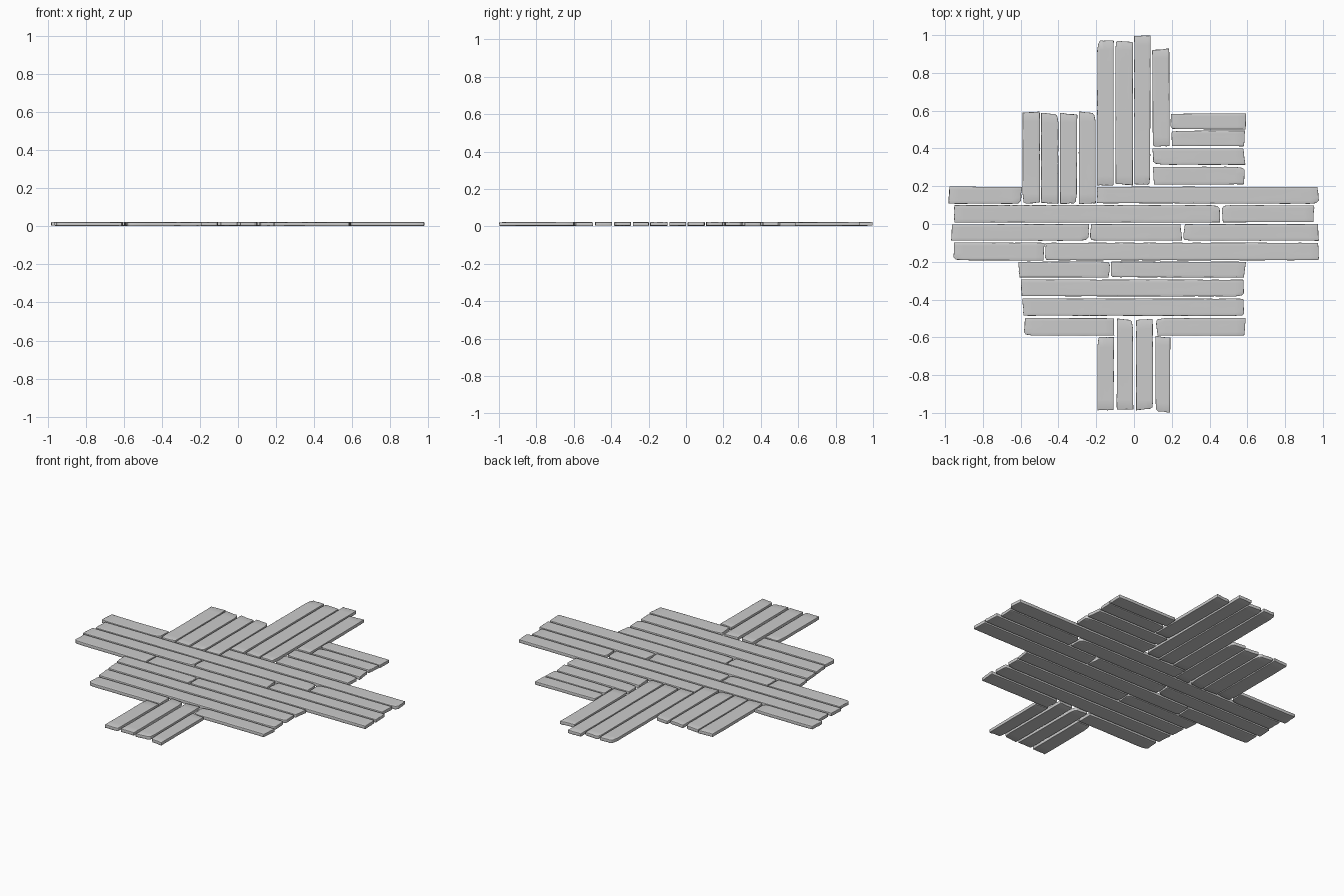
import bpy, bmesh, random

if "Cube" in bpy.data.objects:
    bpy.data.objects.remove(bpy.data.objects["Cube"])

random.seed(7)
THICK = 0.019

# Horizontal boards: x0, x1, y0, y1
ALONG_X = [
    (.193, .595, .500, .587), (.193, .59, .408, .496), (.098, .59, .311, .404), (.098, .59, .207, .307),
    (-.983, -.592, .106, .200), (-.197, .980, .106, .200),
    (-.953, .458, .007, .102), (.462, .955, .007, .102),
    (-.970, -.236, -.090, .001), (-.236, .256, -.090, .001), (.258, .980, -.090, .001),
    (-.957, -.472, -.196, -.096), (-.472, .980, -.196, -.096),
    (-.614, -.124, -.286, -.197), (-.124, .594, -.286, -.197),
    (-.600, .585, -.387, -.293), (-.593, .585, -.490, -.393),
    (-.587, -.104, -.592, -.495), (.114, .594, -.592, -.495),
]
# Lengthwise boards: x0, x1, y0, y1
ALONG_Y = [
    (-.592, -.497, .105, .597), (-.493, -.399, .105, .590), (-.396, -.299, .105, .590), (-.296, -.200, .105, .597),
    (-.197, -.104, .203, .973), (-.101, -.004, .203, .973), (-.002, .090, .206, 1.0), (.095, .191, .408, .930),
    (-.197, -.104, -.987, -.597), (-.094, -.002, -.984, -.500), (.007, .103, -.987, -.500), (.110, .195, -1.0, -.592),
]


def plank(name, box, vertical):
    """One worn board: jittered sheet, thickened, with softened rims."""
    x0, x1, y0, y1 = box
    length, width = (y1 - y0, x1 - x0) if vertical else (x1 - x0, y1 - y0)
    cols, rows = max(6, int(length / .05)), 5
    bm = bmesh.new()
    bmesh.ops.create_grid(bm, x_segments=cols, y_segments=rows, size=1)
    taper = {s: (random.uniform(0, .004), random.uniform(0, .004)) for s in (-1, 1)}
    skew = {s: random.uniform(-.005, .005) for s in (-1, 1)}
    chip = random.choice([(-1, -1), (-1, 1), (1, -1), (1, 1)])
    lift = {s: random.uniform(-.0015, .0015) for s in (-1, 1)}
    base = random.uniform(.0215, .0225)
    for v in bm.verts:
        u, w = v.co.x, v.co.y
        a, b = (u + 1) / 2 * length, w * width / 2
        side = 1 if w > 0 else -1
        end = 1 if u > 0 else -1
        if abs(w) > .99:      # long edges waver slightly inward
            t = (u + 1) / 2
            b -= side * (taper[side][0] * (1 - t) + taper[side][1] * t + random.uniform(0, .0015))
        if abs(u) > .99:      # sawn ends are ragged
            a -= end * (abs(skew[end]) + skew[end] * w + random.uniform(0, .003))
            if abs(w) > .99 and (end, side) == chip:
                a -= end * random.uniform(.006, .014)
                b -= side * random.uniform(.002, .006)
        z = base + lift[end] * abs(u) ** 3 + random.uniform(-.0002, .0002)
        px, py = (-b + width / 2, a) if vertical else (a, b + width / 2)
        v.co = (x0 + px, y0 + py, z)
    bmesh.ops.recalc_face_normals(bm, faces=bm.faces)
    if sum(f.normal.z for f in bm.faces) < 0:
        bmesh.ops.reverse_faces(bm, faces=bm.faces)
    mesh = bpy.data.meshes.new(name)
    bm.to_mesh(mesh)
    bm.free()
    ob = bpy.data.objects.new(name, mesh)
    bpy.context.collection.objects.link(ob)
    solid = ob.modifiers.new("thickness", 'SOLIDIFY')
    solid.thickness, solid.offset = THICK, -1
    bev = ob.modifiers.new("worn_rims", 'BEVEL')
    bev.width, bev.segments, bev.limit_method = .0022, 2, 'ANGLE'
    bpy.ops.object.select_all(action='DESELECT')
    ob.select_set(True)
    bpy.context.view_layer.objects.active = ob
    bpy.ops.object.shade_smooth_by_angle()


# Boards of the floor patch
for i, box in enumerate(ALONG_X):
    plank(f"cross_plank_{i + 1:02d}", box, False)
for i, box in enumerate(ALONG_Y):
    plank(f"long_plank_{i + 1:02d}", box, True)
